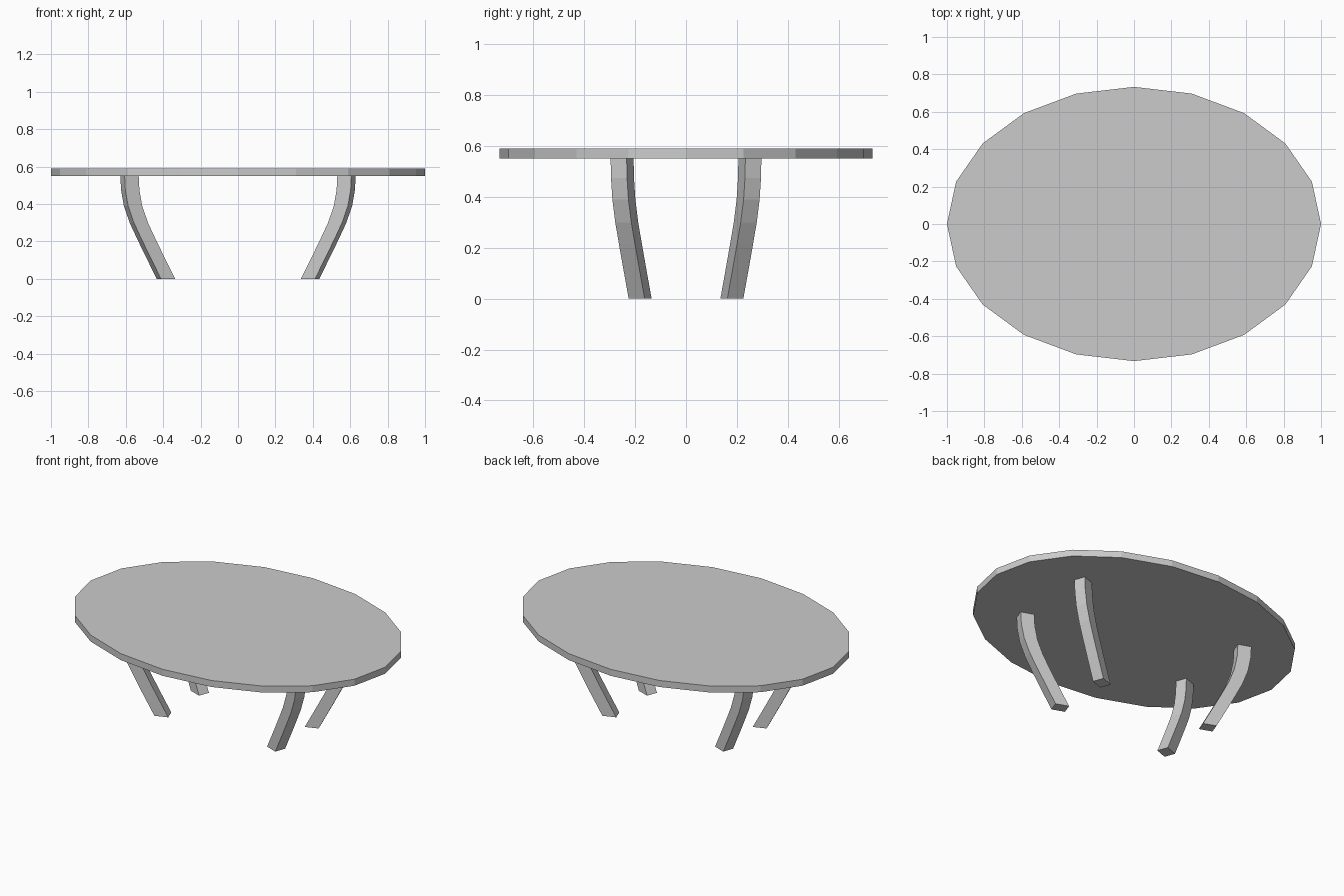
import bpy, bmesh
from math import radians
from mathutils import Vector, Matrix

if "Cube" in bpy.data.objects:
    bpy.data.objects.remove(bpy.data.objects["Cube"])


def finish(name, bm):
    bmesh.ops.recalc_face_normals(bm, faces=bm.faces)
    mesh = bpy.data.meshes.new(name)
    bm.to_mesh(mesh)
    bm.free()
    obj = bpy.data.objects.new(name, mesh)
    bpy.context.collection.objects.link(obj)
    return obj


# Oval table top: a 20-sided disc squashed in y
bm = bmesh.new()
bmesh.ops.create_cone(bm, cap_ends=True, segments=20, radius1=1, radius2=1, depth=0.04,
                      matrix=Matrix.Translation((0, 0, 0.57)) @ Matrix.Diagonal((1, 0.733, 1, 1))
                      @ Matrix.Rotation(radians(90), 4, 'Z'))
finish("table_top", bm)

# Curved leg: rectangular section swept down an inward-bending path (inset, height)
PATH = [(0.0, 0.55), (0.004, 0.475), (0.02, 0.39), (0.053, 0.30),
        (0.095, 0.215), (0.144, 0.12), (0.207, 0.0)]
DEPTH, WIDTH = 0.08, 0.067


def make_leg(name, sx, sy):
    turn = Matrix.Rotation(radians(20), 3, 'Z')
    bm = bmesh.new()
    rings = []
    for inset, z in PATH:
        ring = []
        for a, b in ((-1, -1), (1, -1), (1, 1), (-1, 1)):
            p = turn @ Vector((a * DEPTH / 2 - inset, b * WIDTH / 2, 0))
            ring.append(bm.verts.new((sx * (p.x + 0.58), sy * (p.y + 0.251), z)))
        rings.append(ring)
    for r0, r1 in zip(rings, rings[1:]):
        for i in range(4):
            j = (i + 1) % 4
            bm.faces.new((r0[i], r0[j], r1[j], r1[i]))
    bm.faces.new(rings[0])
    bm.faces.new(rings[-1])
    finish(name, bm)


# Four mirrored legs
for side, sx in (("left", -1), ("right", 1)):
    for end, sy in (("front", -1), ("back", 1)):
        make_leg(f"{end}_{side}_leg", sx, sy)
